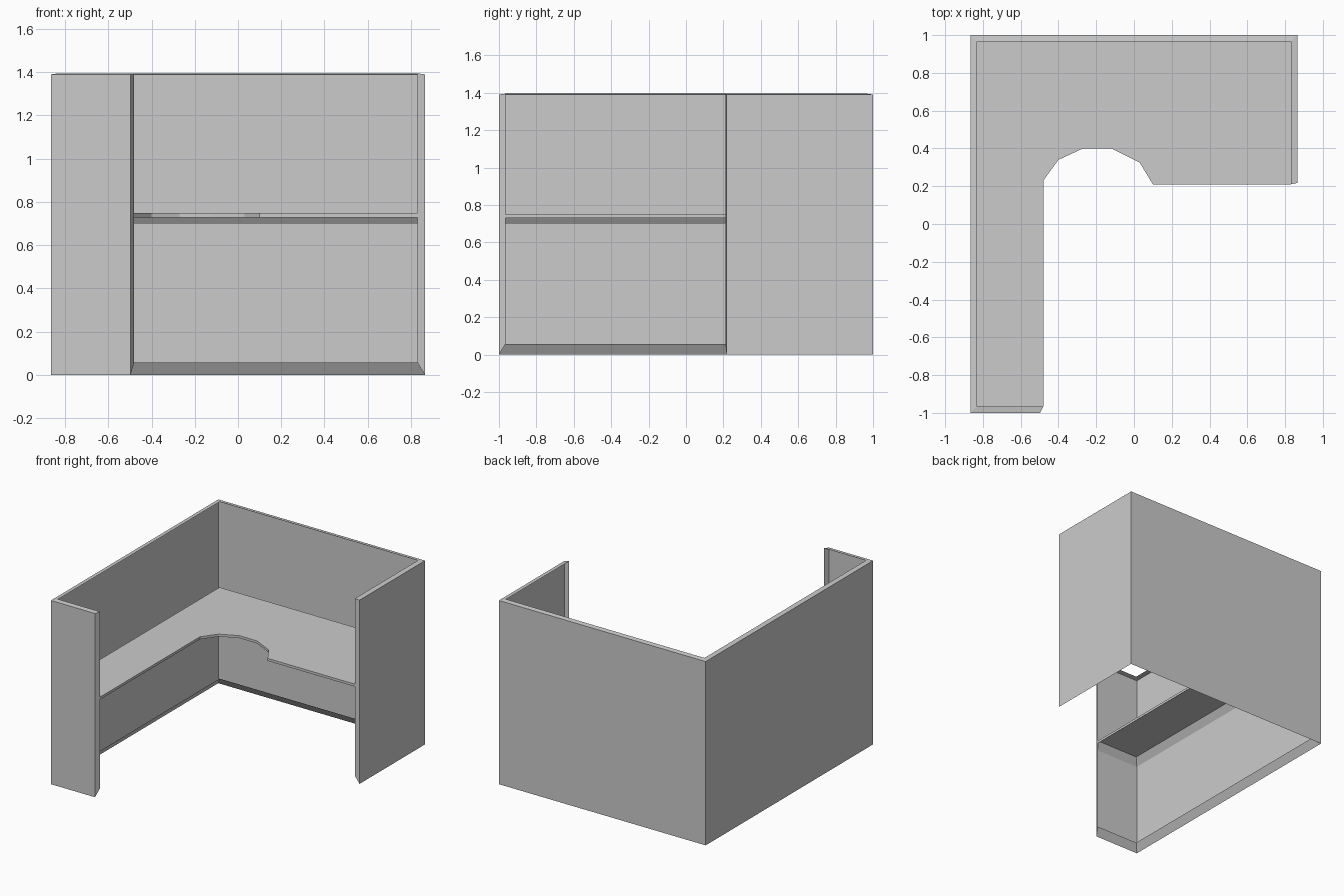
import bpy, bmesh

if "Cube" in bpy.data.objects:
    bpy.data.objects.remove(bpy.data.objects["Cube"])

# Wall plan: outer sheet line and the inner line of its folded edges
OUTER = [(-.497, -1), (-.865, -1), (-.865, 1), (.865, 1), (.865, .217)]
INNER = [(-.48, -.965), (-.83, -.965), (-.83, .965), (.83, .965), (.83, .21)]
# Free edge of the desk with the faceted corner cut-out
FREE = [(.10, .21), (.03, .325), (-.12, .40), (-.27, .40), (-.40, .34), (-.48, .23)]
DESK_Z, LIP_Z = .748, .729


def finish(bm, name):
    mesh = bpy.data.meshes.new(name)
    bm.to_mesh(mesh)
    bm.free()
    obj = bpy.data.objects.new(name, mesh)
    bpy.context.collection.objects.link(obj)
    return obj


def ring(bm, path, z):
    return [bm.verts.new((x, y, z)) for x, y in path]


def strip(bm, a, b):
    for i in range(len(a) - 1):
        bm.faces.new((a[i + 1], a[i], b[i], b[i + 1]))


# Partition walls: one sheet with folded bottom, top and end edges
bm = bmesh.new()
rings = [ring(bm, INNER, .057), ring(bm, OUTER, 0),
         ring(bm, OUTER, 1.39), ring(bm, INNER, 1.395)]
for low, high in zip(rings, rings[1:]):
    strip(bm, low, high)
bm.faces.new([r[0] for r in rings])
bm.faces.new([r[-1] for r in reversed(rings)])
finish(bm, "partition_walls")

# L-shaped desk: top sheet, sloped flange to the walls, lip on the free edge
bm = bmesh.new()
wall_side = ring(bm, INNER, DESK_Z)
free_side = ring(bm, FREE, DESK_Z)
bm.faces.new(list(reversed(wall_side + free_side)))
strip(bm, ring(bm, OUTER, .697), wall_side)
edge = [wall_side[-1]] + free_side + [wall_side[0]]
strip(bm, ring(bm, [INNER[-1]] + FREE + [INNER[0]], LIP_Z), edge)
finish(bm, "desk_top")
